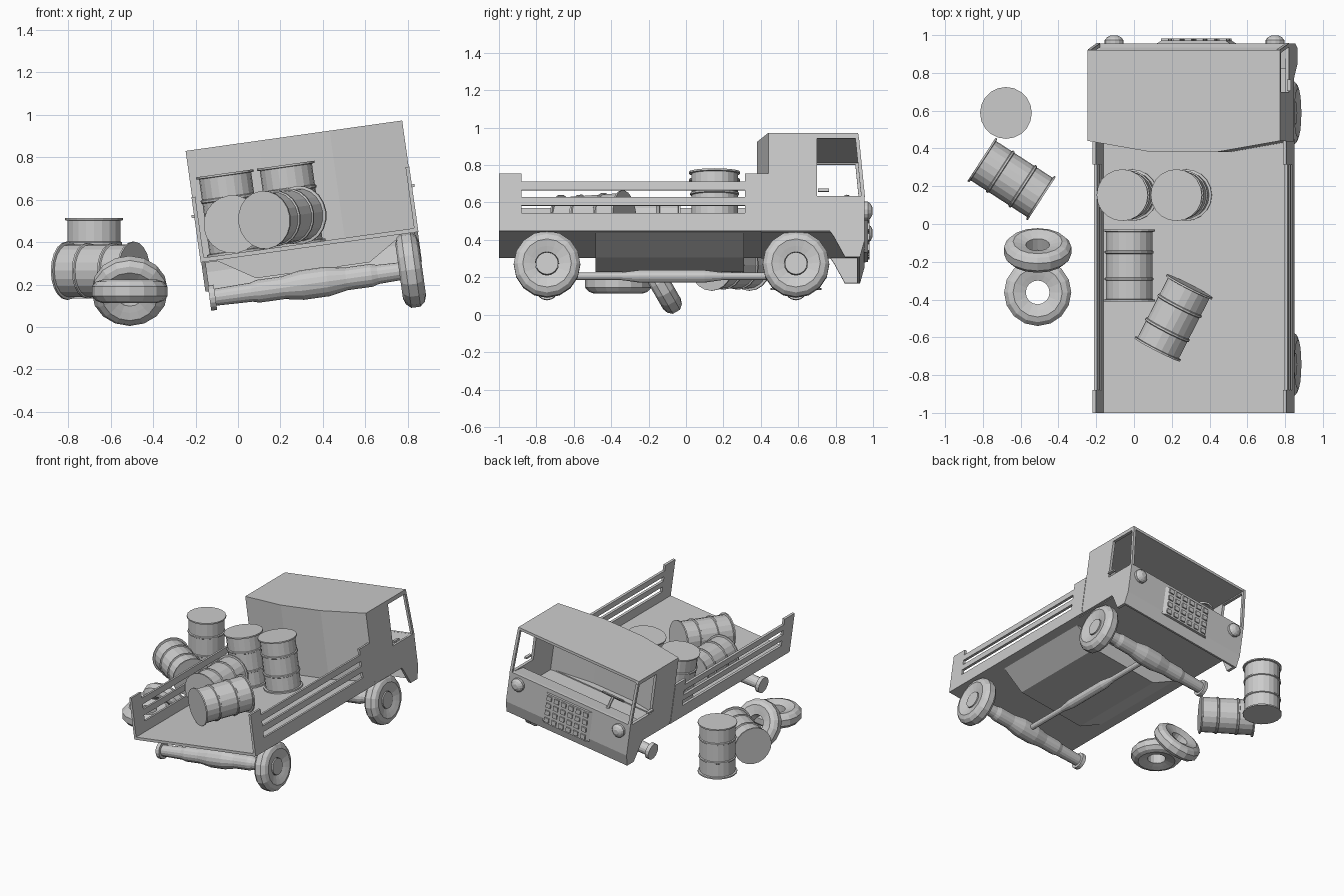
import bpy, bmesh
from math import radians, cos, sin, pi
from mathutils import Matrix, Vector

if "Cube" in bpy.data.objects:
    bpy.data.objects.remove(bpy.data.objects["Cube"])

I = Matrix.Identity(4)
# truck leans onto its wheel-less left side
T = Matrix.Translation((.337, 0, .376)) @ Matrix.Rotation(radians(-8), 4, 'Y')


def move(x, y, z):
    return Matrix.Translation((x, y, z))


def rot(deg, axis):
    return Matrix.Rotation(radians(deg), 4, axis)


def finish(name, bm, mat):
    bmesh.ops.remove_doubles(bm, verts=bm.verts, dist=1e-5)
    bmesh.ops.recalc_face_normals(bm, faces=bm.faces)
    me = bpy.data.meshes.new(name)
    bm.to_mesh(me)
    bm.free()
    ob = bpy.data.objects.new(name, me)
    bpy.context.collection.objects.link(ob)
    ob.matrix_world = mat
    return ob


def prism(name, pts, lo, hi, axis, mat=T):
    """Extrude a 2D outline along x, y or z (outline uses the other two axes in order)."""
    bm = bmesh.new()

    def at(p, d):
        c = list(p)
        c.insert('xyz'.index(axis), d)
        return bm.verts.new(c)
    a = [at(p, lo) for p in pts]
    b = [at(p, hi) for p in pts]
    bm.faces.new(a)
    bm.faces.new(b[::-1])
    n = len(pts)
    for i in range(n):
        bm.faces.new((a[i], a[(i + 1) % n], b[(i + 1) % n], b[i]))
    return finish(name, bm, mat)


def box(name, x, y, z, mat=T):
    return prism(name, [(x[0], y[0]), (x[1], y[0]), (x[1], y[1]), (x[0], y[1])], z[0], z[1], 'z', mat)


def lathe(name, prof, n, mat, loop=False):
    """Revolve (height, radius) points around local z."""
    bm = bmesh.new()
    rings = [[bm.verts.new((r * cos(2 * pi * i / n), r * sin(2 * pi * i / n), h)) for i in range(n)]
             for h, r in prof]
    pairs = list(zip(rings, rings[1:]))
    if loop:
        pairs.append((rings[-1], rings[0]))
    else:
        bm.faces.new(rings[0])
        bm.faces.new(rings[-1])
    for a, b in pairs:
        for i in range(n):
            j = (i + 1) % n
            bm.faces.new((a[i], a[j], b[j], b[i]))
    return finish(name, bm, mat)


# cargo bed: floor, rear and front posts, slatted sides
box('bed_floor', (-.518, .518), (-1, .45), (0, .02))
for s, side in ((-1, 'left'), (1, 'right')):
    u = sorted((s * .5, s * .518))
    box(f'bed_rear_post_{side}', u, (-1, -.88), (.02, .31))
    box(f'bed_front_post_{side}', u, (.315, .44), (.02, .31))
    for k, w in enumerate([(.02, .096), (.138, .182), (.22, .266)]):
        box(f'bed_slat_{side}_{k}', u, (-.88, .315), w)

# underbody tub
prism('underbody', [(-.446, 0), (-.27, -.11), (.27, -.11), (.446, 0)], -.485, .31, 'y')

# cab sides with open windows
side_outline = [(.44, 0), (.44, .53), (.92, .53), (.925, .5), (.69, .5), (.69, .19), (.955, .19),
                (.955, -.05), (.93, -.14), (.85, -.14), (.79, -.03), (.77, 0)]
pillar = [(.905, .505), (.925, .505), (.957, .185), (.937, .185)]
for s, side in ((-1, 'left'), (1, 'right')):
    lo, hi = sorted((s * .495, s * .515))
    prism(f'cab_side_{side}', side_outline, lo, hi, 'x')
    prism(f'windscreen_pillar_{side}', pillar, lo, hi, 'x')
    prism(f'rear_window_pillar_{side}', [(.69, .19), (.7, .19), (.7, .5), (.69, .5)], lo, hi, 'x')
    box(f'door_handle_{side}', sorted((s * .51, s * .53)), (.705, .765), (.212, .226))
    lathe(f'headlight_{side}', [(0, .05), (.02, .05), (.035, .038), (.045, .018)], 14,
          T @ move(s * .43, .953, .12) @ rot(-90, 'X'))

# roof, bowed rear wall, front panel, floor and dashboard
bow = [(-.513, .44), (-.17, .38), (.17, .38), (.513, .44)]
prism('cab_roof', bow + [(.513, .92), (-.513, .92)], .51, .53, 'z')
prism('cab_rear_wall', bow + [(x, y + .02) for x, y in bow[::-1]], .0, .52, 'z')
prism('cab_front_panel', [(.955, .19), (.955, -.05), (.93, -.14), (.915, -.14), (.935, -.05), (.935, .19)],
      -.513, .513, 'x')
box('cab_floor', (-.5, .5), (.4, .94), (-.005, .012))
prism('dashboard', [(.94, .19), (.82, .175), (.82, .13), (.94, .1)], -.495, .495, 'x')

# grille with a grid of blocks
prism('grille_panel', [(-.2, .953), (-.17, .972), (.17, .972), (.2, .953)], -.07, .16, 'z')
for i in range(6):
    for j in range(4):
        x, z = -.155 + i * .062, -.04 + j * .057
        x -= .0
        box(f'grille_block_{i}_{j}', (x - .019, x + .019), (.965, .981), (z - .017, z + .017))

# steering wheel and column
S = T @ move(-.25, .8, .25) @ rot(35, 'X')
lathe('steering_wheel', [(-.008, .08), (0, .09), (.008, .08), (0, .07)], 16, S, True)
box('steering_spoke', (-.075, .075), (-.01, .01), (-.005, .005), S)
lathe('steering_column', [(-.1, .012), (0, .012)], 8, S)

# tyres
tyre = [(-.035, .063), (-.045, .094), (-.055, .13), (-.045, .158), (-.022, .178),
        (.022, .178), (.045, .158), (.055, .13), (.045, .094), (.035, .063)]
# axles with hub flanges, and mounted right-hand wheels
half = [(-.5, .06), (-.472, .06), (-.472, .04), (-.3, .045), (-.27, .054), (-.15, .054), (-.06, .07)]
axle = half + [(-h, r) for h, r in half[::-1]]
for name, y in (('rear', -.743), ('front', .588)):
    M = T @ move(0, y, -.172) @ rot(90, 'Y')
    lathe(f'{name}_axle', axle, 16, M)
    lathe(f'{name}_right_tyre', tyre, 16, M @ move(0, 0, .457), True)
lathe('drive_shaft', [(-.74, .02), (-.35, .02), (-.25, .034), (.1, .034), (.2, .02), (.59, .02)], 12,
      T @ move(0, 0, -.172) @ rot(-90, 'X'))

# loose tyres beside the truck
lathe('loose_tyre_flat', tyre, 16, move(-.51, -.362, .168), True)
lathe('loose_tyre_leaning', tyre, 16, move(-.51, -.14, .17) @ rot(-60, 'X'), True)

# barrels: rims at both ends and two ribs
hb = [(-.19, .137), (-.18, .137), (-.178, .124), (-.08, .124), (-.076, .131), (-.066, .131), (-.062, .124)]
barrel = hb + [(-h, r) for h, r in hb[::-1]]
spots = {
    'bed_barrel_standing_a': T @ move(-.347, .153, .21),
    'bed_barrel_standing_b': T @ move(-.058, .153, .21),
    'bed_barrel_lying_a': T @ move(-.344, -.22, .157) @ rot(90, 'X'),
    'bed_barrel_lying_b': T @ move(-.107, -.497, .157) @ rot(62.7, 'Z') @ rot(90, 'Y'),
    'ground_barrel_standing': move(-.678, .588, .323),
    'ground_barrel_lying': move(-.648, .238, .265) @ rot(-33, 'Z') @ rot(90, 'Y'),
}
for name, mat in spots.items():
    lathe(name, barrel, 20, mat)
